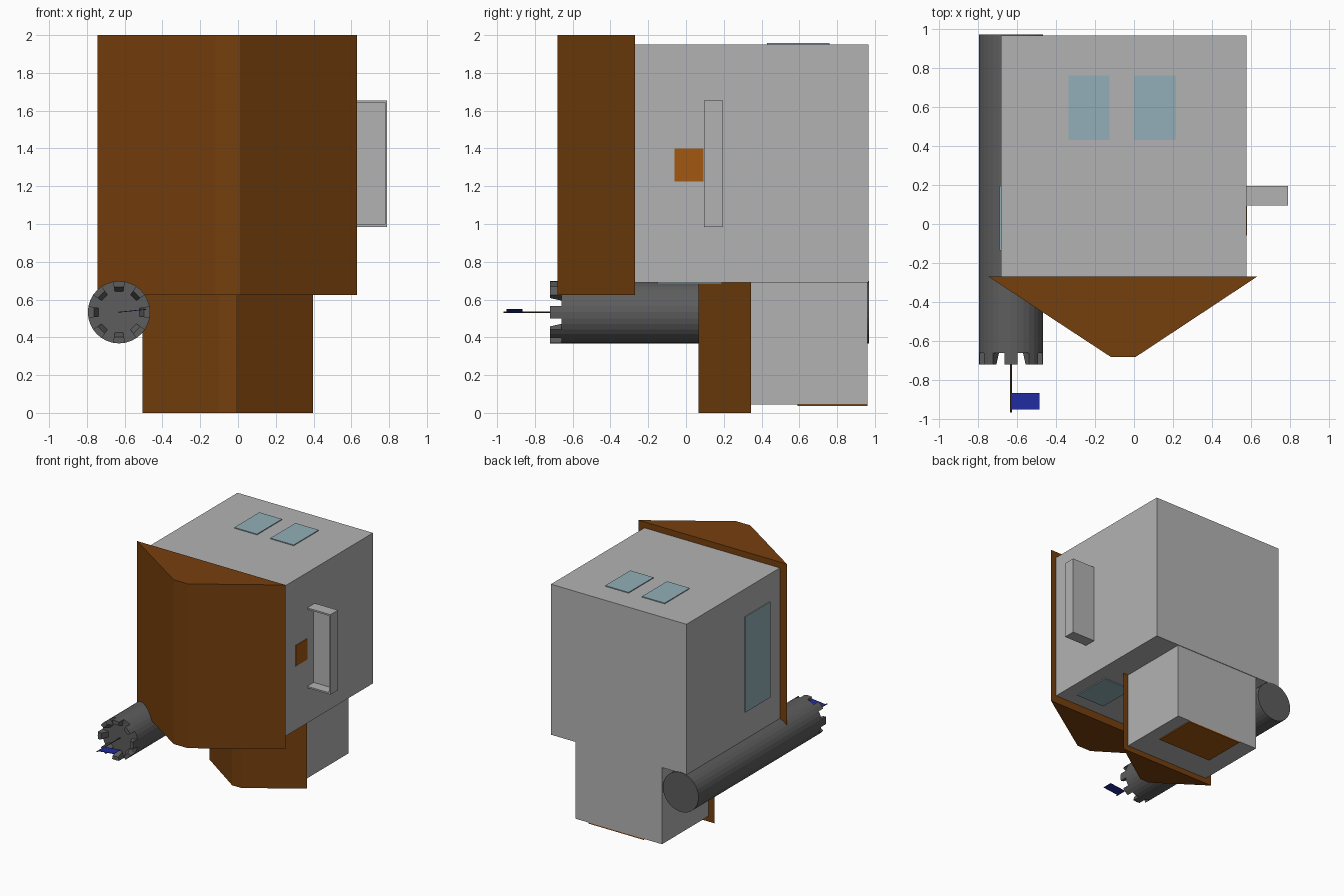
import bpy, bmesh, math

if "Cube" in bpy.data.objects:
    bpy.data.objects.remove(bpy.data.objects["Cube"])


def material(name, rgb):
    m = bpy.data.materials.new(name)
    m.diffuse_color = (*rgb, 1)
    m.use_nodes = True
    m.node_tree.nodes["Principled BSDF"].inputs["Base Color"].default_value = m.diffuse_color
    return m


WALL = material("wall_grey", (0.45, 0.45, 0.45))
ROOF = material("roof_brown", (0.18, 0.05, 0.004))
DOOR = material("door_orange_brown", (0.36, 0.095, 0.005))
STONE = material("dark_stone", (0.11, 0.11, 0.11))
GLASS = material("pale_blue_glass", (0.29, 0.43, 0.48))
FLAG = material("flag_blue", (0.015, 0.025, 0.35))
POLE = material("pole_brown", (0.10, 0.075, 0.045))


def finish(name, bm, mat):
    bmesh.ops.recalc_face_normals(bm, faces=bm.faces)
    me = bpy.data.meshes.new(name)
    bm.to_mesh(me)
    bm.free()
    me.materials.append(mat)
    ob = bpy.data.objects.new(name, me)
    bpy.context.collection.objects.link(ob)
    return ob


def box(name, x, y, z, mat):
    bm = bmesh.new()
    for v in bmesh.ops.create_cube(bm, size=1)["verts"]:
        v.co = [a + (b - a) * (c + 0.5) for (a, b), c in zip((x, y, z), v.co)]
    return finish(name, bm, mat)


def roof(name, profile, z0, z1):
    """Extrude an xy roof profile along z."""
    bm = bmesh.new()
    f = bm.faces.new([bm.verts.new((x, y, z0)) for x, y in profile])
    new = bmesh.ops.extrude_face_region(bm, geom=[f])["geom"]
    bmesh.ops.translate(bm, vec=(0, 0, z1 - z0),
                        verts=[g for g in new if isinstance(g, bmesh.types.BMVert)])
    return finish(name, bm, ROOF)


TX, TZ, R = -0.63, 0.533, 0.165   # tower axis and radius


def polar(r, a, y):
    return (TX + r * math.cos(a), y, TZ + r * math.sin(a))


def cylinder(bm, r, y0, y1, sides):
    rings = [[bm.verts.new(polar(r, math.tau * i / sides, y)) for i in range(sides)]
             for y in (y0, y1)]
    bm.faces.new(rings[0])
    bm.faces.new(rings[1])
    for i in range(sides):
        j = (i + 1) % sides
        bm.faces.new((rings[0][i], rings[0][j], rings[1][j], rings[1][i]))


# House body and its roof (the house lies on its back, roof toward the front)
box("main_walls", (-0.68, 0.575), (-0.27, 0.965), (0.69, 1.95), WALL)
roof("main_roof", [(-0.745, -0.27), (-0.12, -0.68), (0.01, -0.68), (0.63, -0.27)], 0.625, 2.0)

# Small side wing
box("wing_walls", (-0.45, 0.35), (0.34, 0.96), (0.045, 0.69), WALL)
roof("wing_roof", [(-0.505, 0.345), (-0.10, 0.065), (-0.01, 0.065), (0.397, 0.345)], 0, 0.69)

# Windows
for i, x in enumerate(((-0.335, -0.125), (0.0, 0.215))):
    box(f"top_window_{i}", x, (0.43, 0.76), (1.949, 1.957), GLASS)
box("left_window", (-0.688, -0.679), (-0.135, 0.195), (0.92, 1.72), GLASS)
box("lower_window", (0.19, 0.46), (-0.15, 0.19), (0.682, 0.691), GLASS)

# Doors
box("balcony_door", (0.574, 0.579), (-0.06, 0.092), (1.225, 1.40), DOOR)
box("wing_door", (-0.28, 0.23), (0.59, 0.96), (0.036, 0.0455), DOOR)

# Balcony: floor with three rails, open toward the front
box("balcony_floor", (0.575, 0.79), (0.18, 0.195), (0.985, 1.655), WALL)
box("balcony_outer_rail", (0.777, 0.79), (0.095, 0.18), (0.985, 1.655), WALL)
for i, z in enumerate(((0.985, 0.998), (1.642, 1.655))):
    box(f"balcony_end_rail_{i}", (0.575, 0.777), (0.095, 0.18), z, WALL)

# Round tower with eight battlements
bm = bmesh.new()
cylinder(bm, R, -0.66, 0.97, 32)
finish("tower", bm, STONE)
bm = bmesh.new()
for k in range(8):
    a = math.tau * k / 8
    h = math.radians(11.25)
    outline = [(R, -h), (R, 0), (R, h), (0.11, h), (0.11, -h)]
    base = [bm.verts.new(polar(r, a + d, -0.658)) for r, d in outline]
    top = [bm.verts.new(polar(max(r, 0.135), a + d, -0.72)) for r, d in outline]
    bm.faces.new(base)
    bm.faces.new(top)
    for i in range(5):
        j = (i + 1) % 5
        bm.faces.new((base[i], base[j], top[j], top[i]))
finish("battlements", bm, STONE)

# Flagpole and flag
bm = bmesh.new()
cylinder(bm, 0.004, -0.965, -0.65, 8)
finish("flagpole", bm, POLE)
flag = box("flag", (0, 0.146), (-0.95, -0.865), (-0.002, 0.002), FLAG)
flag.location = (TX, 0, TZ)
flag.rotation_euler = (0, -math.radians(6), 0)
